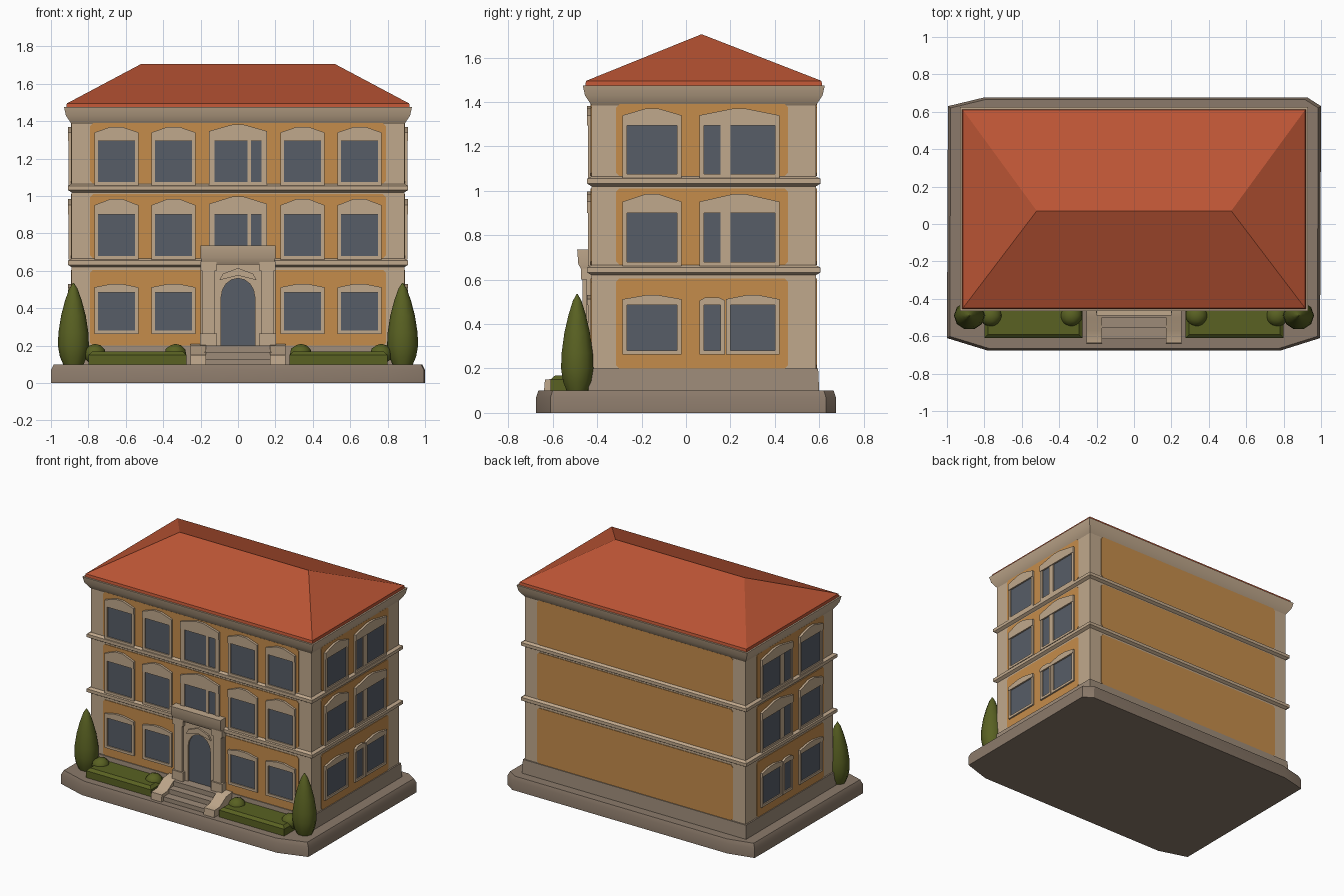
import bpy, bmesh, math
from mathutils import Matrix

if "Cube" in bpy.data.objects:
    bpy.data.objects.remove(bpy.data.objects["Cube"])


def material(name, rgb):
    m = bpy.data.materials.new(name)
    m.diffuse_color = (*rgb, 1)
    m.use_nodes = True
    m.node_tree.nodes["Principled BSDF"].inputs["Base Color"].default_value = m.diffuse_color
    return m


TRIM = material("cream trim", (0.53, 0.395, 0.265))
WALL = material("ochre wall", (0.56, 0.265, 0.07))
ROOF = material("red roof tile", (0.50, 0.09, 0.035))
GLASS = material("grey glass", (0.095, 0.11, 0.135))
STONE = material("brown stone", (0.26, 0.195, 0.145))
PLINTH = material("light stone", (0.34, 0.26, 0.19))
GREEN = material("leaf green", (0.10, 0.12, 0.016))


def loft(bm, rings):
    """Skin equal-length rings of 3D points and cap both ends."""
    vs = [[bm.verts.new(p) for p in r] for r in rings]
    n = len(vs[0])
    for a, b in zip(vs, vs[1:]):
        for i in range(n):
            j = (i + 1) % n
            bm.faces.new((a[i], a[j], b[j], b[i]))
    bm.faces.new(vs[0])
    bm.faces.new(vs[-1])


def box(bm, x0, x1, y0, y1, z0, z1):
    loft(bm, [[(x0, y0, z), (x1, y0, z), (x1, y1, z), (x0, y1, z)] for z in (z0, z1)])


def finish(bm, name, mats, rule=None, smooth=30, bevel=0):
    bmesh.ops.remove_doubles(bm, verts=bm.verts, dist=1e-5)
    bmesh.ops.recalc_face_normals(bm, faces=bm.faces)
    if rule:
        for f in bm.faces:
            f.material_index = rule(f.calc_center_median())
    me = bpy.data.meshes.new(name)
    bm.to_mesh(me)
    bm.free()
    ob = bpy.data.objects.new(name, me)
    bpy.context.collection.objects.link(ob)
    for m in mats:
        me.materials.append(m)
    if bevel:
        mod = ob.modifiers.new("soft edges", 'BEVEL')
        mod.width, mod.segments = bevel, 2
    bpy.ops.object.select_all(action='DESELECT')
    ob.select_set(True)
    bpy.context.view_layer.objects.active = ob
    bpy.ops.object.shade_smooth_by_angle(angle=math.radians(smooth))
    return ob


# House footprint: half sizes and y centre
HX, HY, CY = 0.89, 0.505, 0.08


def rect(grow, z):
    x, y = HX + grow, HY + grow
    return [(-x, CY - y, z), (x, CY - y, z), (x, CY + y, z), (-x, CY + y, z)]


# Wall planes: (along, out, up) to world
def front(u, d, z): return (u, CY - HY - d, z)
def back(u, d, z): return (u, CY + HY + d, z)
def right(u, d, z): return (HX + d, u, z)
def left(u, d, z): return (-HX - d, u, z)


def plate(bm, wall, pts, d0, d1):
    loft(bm, [[wall(u, d, z) for u, z in pts] for d in (d0, d1)])


def quad(u0, u1, z0, z1):
    return [(u0, z0), (u1, z0), (u1, z1), (u0, z1)]


# Ground slab with clipped corners
bm = bmesh.new()
outline = [(-0.78, -0.675), (0.78, -0.675), (0.985, -0.61), (0.99, 0.63),
           (0.92, 0.675), (-0.80, 0.675), (-0.985, 0.63), (-0.99, -0.61)]
loft(bm, [[(x * s, y * t, z) for x, y in outline]
          for z, s, t in ((0, 1.01, 1), (0.07, 1.01, 1), (0.1, 0.995, 0.985))])
finish(bm, "ground_slab", [STONE])

# Main block: plinth, floor bands and flared cornice in one profile
bm = bmesh.new()
profile = [(0.015, 0.09), (0.01, 0.2), (0, 0.2), (0, 0.62), (0.02, 0.632), (0.02, 0.655),
           (0, 0.665), (0, 1.02), (0.02, 1.032), (0.02, 1.055), (0, 1.065),
           (0, 1.385), (0.03, 1.43), (0.04, 1.475)]
loft(bm, [rect(g, z) for g, z in profile])
finish(bm, "main_block", [TRIM, PLINTH], lambda c: int(c.z < 0.201))

# Hipped roof
bm = bmesh.new()
ridge = [(sx * 0.52, 0.07, 1.705) for sx in (-1, 1, 1, -1)]
loft(bm, [rect(0.03, 1.465), rect(0.025, 1.495), ridge])
finish(bm, "hipped_roof", [ROOF], smooth=20)

# Ochre wall panels for each floor on all four sides
bm = bmesh.new()
for z0, z1 in ((0.2, 0.605), (0.667, 1.01), (1.066, 1.39)):
    for wall, u0, u1 in ((front, -0.79, 0.79), (back, -0.79, 0.79),
                         (left, -0.315, 0.46), (right, -0.315, 0.46)):
        c = 0.015
        pts = [(u0 + c, z0), (u1 - c, z0), (u1, z0 + c), (u1, z1 - c),
               (u1 - c, z1), (u0 + c, z1), (u0, z1 - c), (u0, z0 + c)]
        plate(bm, wall, pts, -0.002, 0.004)
finish(bm, "wall_panels", [WALL])

# Windows: glass plates, frame bars and peaked heads
glass, frames = bmesh.new(), bmesh.new()


def window(wall, u0, u1, z0, z1, peak, w=0.02, mullion=None):
    plate(glass, wall, quad(u0, u1, z0, z1), 0.0, 0.008)
    for q in (quad(u0 - w, u0, z0, z1), quad(u1, u1 + w, z0, z1),
              quad(u0 - w, u1 + w, z0 - 0.018, z0)):
        plate(frames, wall, q, 0, 0.016)
    if mullion:
        plate(frames, wall, quad(mullion - 0.01, mullion + 0.01, z0, z1), 0, 0.014)
    a, b, m = u0 - w, u1 + w, (u0 + u1) / 2
    side = z1 + (peak - z1) * 0.6
    head = [(a, z1), (b, z1), (b, side), (m + 0.03, peak), (m - 0.03, peak), (a, side)]
    plate(frames, wall, head, 0, 0.02)


FLOORS = ((0.28, 0.485, 0.53), (0.68, 0.90, 0.985), (1.075, 1.295, 1.37))
for k, (z0, z1, peak) in enumerate(FLOORS):
    for u in (-0.65, -0.345, 0.345, 0.65):
        window(front, u - 0.098, u + 0.098, z0, z1, peak)
    if k:
        window(front, -0.125, 0.125, z0, z1, peak + 0.012, 0.03, 0.06)
    for wall in (left, right):
        window(wall, -0.265, -0.04, z0, z1, peak)
        if k:   # paired windows under one head
            window(wall, 0.08, 0.40, z0, z1, peak)
            plate(frames, wall, quad(0.155, 0.2, z0, z1), 0, 0.014)
        else:
            window(wall, 0.08, 0.155, z0, z1, peak - 0.01)
            window(wall, 0.2, 0.40, z0, z1, peak)
finish(frames, "window_frames", [TRIM])

# Arched door pane
arch = [(0.09 * math.cos(math.pi * i / 8), 0.46 + 0.10 * math.sin(math.pi * i / 8)) for i in range(9)]
plate(glass, front, [(0.09, 0.2)] + arch + [(-0.09, 0.2)], 0, 0.009)
finish(glass, "window_glass", [GLASS])

# Portico: arched surround, piers, pier feet and balcony slab
bm = bmesh.new()
plate(bm, front, [(0.2, 0.2), (0.2, 0.65), (-0.2, 0.65), (-0.2, 0.2), (-0.09, 0.2)]
      + arch[::-1] + [(0.09, 0.2)], 0, 0.022)
plate(bm, front, [(-0.1, 0.55), (0, 0.575), (0.1, 0.55), (0.08, 0.585), (0, 0.615), (-0.08, 0.585)], 0, 0.035)
for s in (-1, 1):
    x0, x1 = sorted((s * 0.125, s * 0.19))
    box(bm, x0, x1, -0.465, -0.42, 0.2, 0.66)
    box(bm, x0 - 0.012, x1 + 0.012, -0.475, -0.42, 0.19, 0.265)
    box(bm, x0 - 0.01, x1 + 0.01, -0.472, -0.42, 0.6, 0.65)
loft(bm, [[(-x, -0.42, z), (-x, y, z), (x, y, z), (x, -0.42, z)]
          for x, y, z in ((0.19, -0.465, 0.635), (0.20, -0.485, 0.67), (0.20, -0.49, 0.735))])
finish(bm, "portico", [TRIM])

# Entrance steps
bm = bmesh.new()
for y, z in ((-0.50, 0.2), (-0.555, 0.165), (-0.615, 0.13)):
    box(bm, -0.18, 0.18, y, -0.42, 0.09, z)
finish(bm, "entrance_steps", [PLINTH])

# Sloping cheek walls beside the steps
bm = bmesh.new()
cheek = [(-0.42, 0.09), (-0.42, 0.21), (-0.5, 0.2), (-0.57, 0.155), (-0.635, 0.15), (-0.64, 0.09)]
for s in (-1, 1):
    loft(bm, [[(s * x, y, z) for y, z in cheek] for x in (0.17, 0.255)])
finish(bm, "step_cheeks", [TRIM])

# Hedges with raised ends
bm = bmesh.new()
for s in (-1, 1):
    x0, x1 = sorted((s * 0.275, s * 0.80))
    loft(bm, [[(x0 + g, -0.61 + g, z), (x1 - g, -0.61 + g, z), (x1 - g, -0.42, z), (x0 + g, -0.42, z)]
              for g, z in ((0, 0.09), (0, 0.15), (0.02, 0.168))])
    for x in (0.335, 0.765):
        bmesh.ops.create_icosphere(bm, subdivisions=2, radius=1, matrix=Matrix.Translation(
            (s * x, -0.49, 0.155)) @ Matrix.Diagonal((0.06, 0.06, 0.055, 1)))
finish(bm, "hedges", [GREEN])

# Pointed corner trees
bm = bmesh.new()
shape = [(0.05, 0.09), (0.072, 0.14), (0.083, 0.2), (0.08, 0.27), (0.066, 0.36),
         (0.045, 0.44), (0.022, 0.505), (0.003, 0.535)]
for s in (-1, 1):
    loft(bm, [[(s * 0.88 + r * math.cos(math.tau * i / 10), -0.49 + 0.92 * r * math.sin(math.tau * i / 10), z)
               for i in range(10)] for r, z in shape])
finish(bm, "corner_trees", [GREEN], smooth=50)
